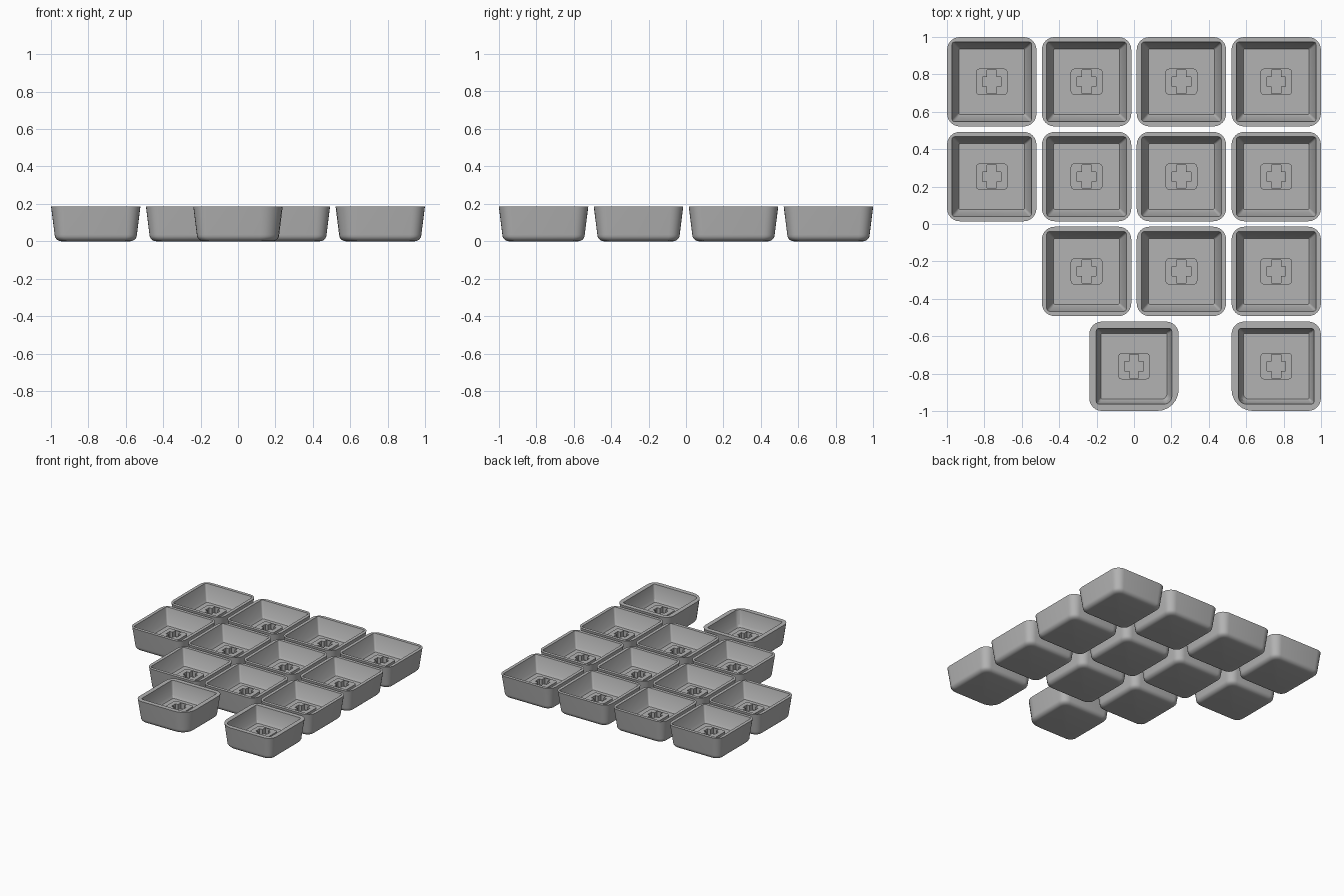
import bpy, bmesh, math

if "Cube" in bpy.data.objects:
    bpy.data.objects.remove(bpy.data.objects["Cube"])

PITCH, HALF, TOP, FLOOR = 0.507, 0.239, 0.187, 0.055

grey = bpy.data.materials.new("matte grey")
grey.diffuse_color = (0.45, 0.45, 0.45, 1)
grey.use_nodes = True
grey.node_tree.nodes["Principled BSDF"].inputs["Base Color"].default_value = grey.diffuse_color


def rounded_square(hx, hy, radii, seg=6):
    """Counter-clockwise outline; radii start at the back right corner."""
    pts = []
    for i, (sx, sy) in enumerate([(1, 1), (-1, 1), (-1, -1), (1, -1)]):
        r = radii[i]
        for k in range(seg + 1):
            a = math.pi / 2 * (i + k / seg)
            pts.append((sx * (hx - r) + r * math.cos(a),
                        sy * (hy - r) + r * math.sin(a)))
    return pts


def cap_mesh(name, rim, big=None):
    """Hollow cup lofted from rings; 'big' is the corner with a wide radius."""
    def radii(r, wide):
        return [wide if i == big else r for i in range(4)]

    # half size, height, corner radius, wide corner radius
    rings = [(0.184, 0.0, 0.045, 0.085)]
    for k in range(1, 6):                      # rounded lower edge
        a = math.pi / 2 * k / 5
        rings.append((0.184 + 0.036 * math.sin(a), 0.036 * (1 - math.cos(a)),
                      0.045 + 0.015 * k / 5, 0.085 + 0.015 * k / 5))
    rings += [(HALF, TOP, 0.068, 0.115),       # outer wall
              (rim, TOP, 0.014, 0.04),         # flat rim
              (0.189, 0.075, 0.012, 0.035),    # inner wall
              (0.176, FLOOR, 0.008, 0.03)]     # chamfer to the floor
    bm = bmesh.new()
    loops = [[bm.verts.new((x, y, z)) for x, y in
              rounded_square(h, h, radii(r, w))] for h, z, r, w in rings]
    n = len(loops[0])
    for a, b in zip(loops, loops[1:]):
        for i in range(n):
            j = (i + 1) % n
            bm.faces.new((a[i], a[j], b[j], b[i]))
    bm.faces.new(loops[0][::-1])
    bm.faces.new(loops[-1])
    mesh = bpy.data.meshes.new(name)
    bm.to_mesh(mesh)
    bm.free()
    mesh.materials.append(grey)
    return mesh


def stem_mesh():
    """Rounded block with a cross-shaped socket."""
    curve = bpy.data.curves.new("stem outline", 'CURVE')
    curve.dimensions, curve.fill_mode = '2D', 'BOTH'
    curve.extrude = 0.024
    w, lx, ly = 0.025, 0.05, 0.062
    cross = [(lx, -w), (lx, w), (w, w), (w, ly), (-w, ly), (-w, w),
             (-lx, w), (-lx, -w), (-w, -w), (-w, -ly), (w, -ly), (w, -w)]
    for pts in (rounded_square(0.085, 0.07, [0.02] * 4, 4), cross):
        s = curve.splines.new('POLY')
        s.points.add(len(pts) - 1)
        for p, (x, y) in zip(s.points, pts):
            p.co = (x, y, 0, 1)
        s.use_cyclic_u = True
    tmp = bpy.data.objects.new("stem outline", curve)
    bpy.context.collection.objects.link(tmp)
    deps = bpy.context.evaluated_depsgraph_get()
    mesh = bpy.data.meshes.new_from_object(tmp.evaluated_get(deps))
    bpy.data.objects.remove(tmp)
    mesh.materials.clear()
    mesh.materials.append(grey)
    return mesh


def place(name, mesh, x, y, z=0, angle=30):
    ob = bpy.data.objects.new(name, mesh)
    bpy.context.collection.objects.link(ob)
    ob.location = (x, y, z)
    bpy.ops.object.select_all(action='DESELECT')
    ob.select_set(True)
    bpy.context.view_layer.objects.active = ob
    bpy.ops.object.shade_smooth_by_angle(angle=math.radians(angle))


standard = cap_mesh("square cap", 0.213)
thumb_left = cap_mesh("left thumb cap", 0.202, big=3)
thumb_right = cap_mesh("right thumb cap", 0.202, big=2)
stem = stem_mesh()

# Grid of caps: column, row from the back
layout = [(c, r, standard) for r in range(3) for c in range(4) if (c, r) != (0, 2)]
layout += [(1.5, 3, thumb_left), (3, 3, thumb_right)]
for c, r, mesh in layout:
    x, y = (c - 1.5) * PITCH, (1.5 - r) * PITCH
    place("key_cap", mesh, x, y)
    place("key_stem", stem, x, y, FLOOR + 0.022)
